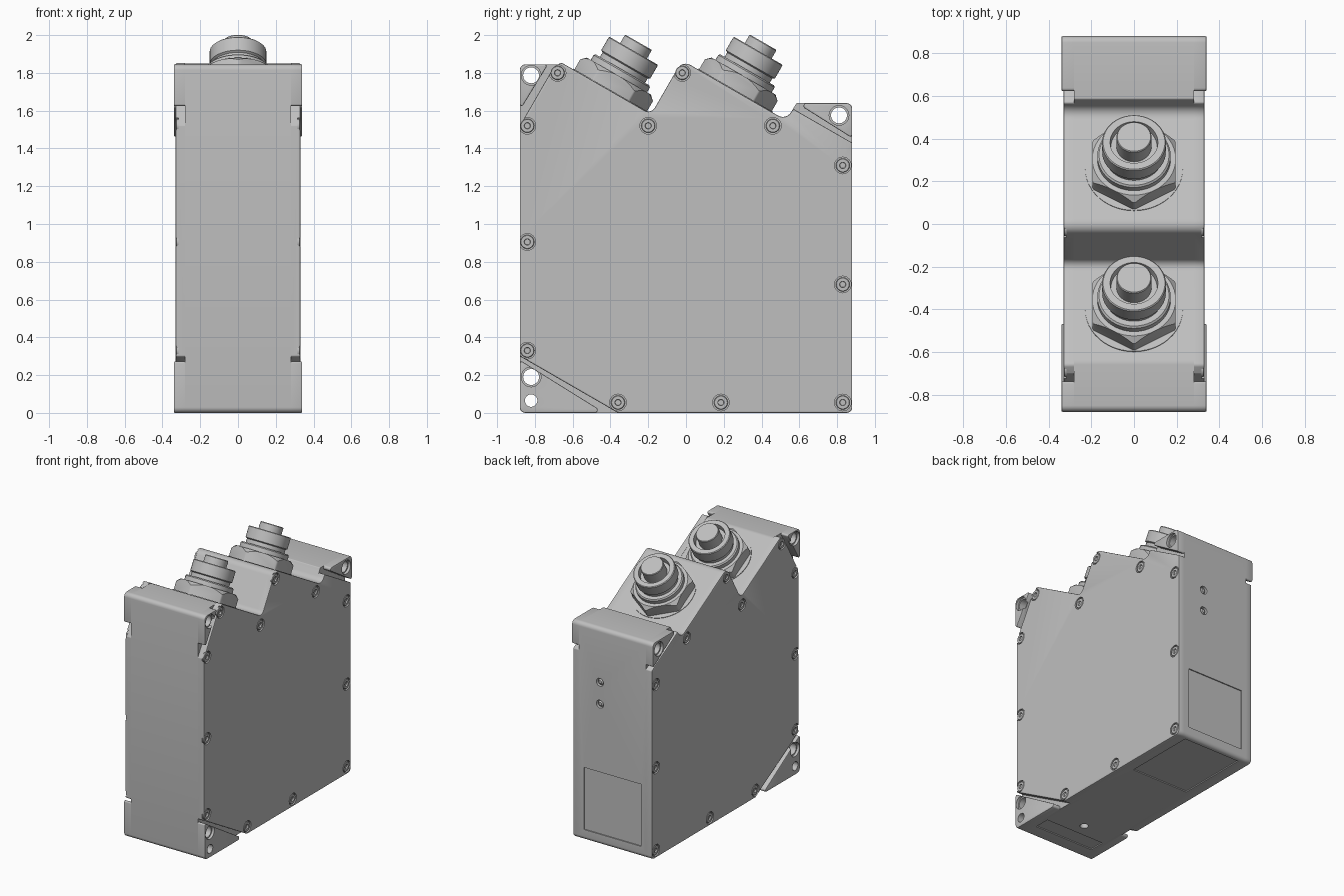
import bpy, bmesh
from math import pi, sin, cos, tan, radians
from mathutils import Matrix, Vector

if "Cube" in bpy.data.objects:
    bpy.data.objects.remove(bpy.data.objects["Cube"])

GREY = (0.52, 0.52, 0.52, 1)
metal = bpy.data.materials.new("light_grey")
metal.use_nodes = True
metal.diffuse_color = GREY
metal.node_tree.nodes["Principled BSDF"].inputs["Base Color"].default_value = GREY


def finish(bm, name):
    bmesh.ops.recalc_face_normals(bm, faces=bm.faces[:])
    mesh = bpy.data.meshes.new(name)
    bm.to_mesh(mesh)
    bm.free()
    mesh.materials.append(metal)
    ob = bpy.data.objects.new(name, mesh)
    bpy.context.collection.objects.link(ob)
    return ob


def rounded(points, steps=6):
    """Replace each (y, z, radius) corner by an arc."""
    out = []
    for i, (y, z, r) in enumerate(points):
        p = Vector((y, z))
        if r == 0:
            out.append(p)
            continue
        a = (Vector(points[i - 1][:2]) - p).normalized()
        b = (Vector(points[(i + 1) % len(points)][:2]) - p).normalized()
        half = a.angle(b) / 2
        mid = p + (a + b).normalized() * r / sin(half)
        start = p + a * r / tan(half) - mid
        end = p + b * r / tan(half) - mid
        sweep = start.angle_signed(end)
        for k in range(steps + 1):
            out.append(mid + Matrix.Rotation(-sweep * k / steps, 2) @ start)
    return out


def prism(name, points, x0, x1, bevel=0):
    """Extrude a side profile from x0 to x1, softening the rim at x1."""
    bm = bmesh.new()
    face = bm.faces.new([bm.verts.new((x0, p.x, p.y)) for p in rounded(points)])
    new = bmesh.ops.extrude_face_region(bm, geom=[face], use_keep_orig=True)["geom"]
    verts = [v for v in new if isinstance(v, bmesh.types.BMVert)]
    bmesh.ops.translate(bm, verts=verts, vec=(x1 - x0, 0, 0))
    if bevel:
        rim = [e for e in bm.edges if all(abs(v.co.x - x1) < 1e-5 for v in e.verts)]
        bmesh.ops.bevel(bm, geom=rim, offset=bevel, segments=2, profile=0.5, affect='EDGES')
    return finish(bm, name)


def add_lathe(bm, profile, n, matrix):
    rings = []
    for r, h in profile:
        rings.append([bm.verts.new(matrix @ Vector((r * cos(pi / 2 + 2 * pi * i / n),
                      r * sin(pi / 2 + 2 * pi * i / n), h))) for i in range(n)])
    for lo, hi in zip(rings, rings[1:]):
        for i in range(n):
            j = (i + 1) % n
            bm.faces.new((lo[i], lo[j], hi[j], hi[i]))
    bm.faces.new(rings[0])
    bm.faces.new(rings[-1])


def lathes(name, profile, n, matrices):
    bm = bmesh.new()
    for m in matrices:
        add_lathe(bm, profile, n, m)
    return finish(bm, name)


def box(name, lo, hi):
    bm = bmesh.new()
    lo, hi = Vector(lo), Vector(hi)
    bmesh.ops.create_cube(bm, size=1, matrix=Matrix.Translation((lo + hi) / 2)
                          @ Matrix.Diagonal((*(hi - lo), 1)))
    return finish(bm, name)


def boolean(ob, tools, operation='DIFFERENCE'):
    for tool in tools:
        mod = ob.modifiers.new("cut", 'BOOLEAN')
        mod.operation, mod.solver, mod.object = operation, 'EXACT', tool
    graph = bpy.context.evaluated_depsgraph_get()
    mesh = bpy.data.meshes.new_from_object(ob.evaluated_get(graph))
    ob.modifiers.clear()
    ob.data = mesh


def at(x, y, z, angle=0, axis='X'):
    return Matrix.Translation((x, y, z)) @ Matrix.Rotation(radians(angle), 4, axis)


CORE, PANEL, EAR = 0.28, 0.33, 0.34
# shared stepped top: two sloped connector shelves
shelves = [(0.53, 1.549, 0.05), (-0.02, 1.867, 0.05), (-0.185, 1.581, 0.04)]

# core running through the whole depth
core = prism("core_housing", [(-0.88, 0, 0.03), (0.88, 0, 0.03), (0.88, 1.64, 0.03),
             (0.585, 1.64, 0.01)] + shelves + [(-0.645, 1.845, 0.05), (-0.88, 1.845, 0.03)],
             -CORE, CORE)

panel_shape = [(-0.88, 0.30, 0.01), (-0.36, 0, 0.01), (0.88, 0, 0.03), (0.88, 1.43, 0.01),
               (0.567, 1.61, 0.01)] + shelves + [(-0.66, 1.855, 0.02), (-0.70, 1.832, 0.01),
               (-0.88, 1.52, 0.01)]
ear_shapes = {
    "front_top_ear": [(-0.88, 1.6, 0.01), (-0.73, 1.845, 0.01), (-0.88, 1.845, 0.03)],
    "front_bottom_ear": [(-0.88, 0, 0.03), (-0.43, 0, 0.015), (-0.88, 0.28, 0.01)],
    "back_top_ear": [(0.88, 1.455, 0.01), (0.88, 1.64, 0.03), (0.585, 1.64, 0.015)],
}
screw_spots = [(-0.68, 1.8), (-0.84, 1.52), (-0.2, 1.52), (-0.02, 1.8), (0.46, 1.52),
               (0.83, 1.31), (0.83, 0.68), (0.83, 0.055), (0.185, 0.055), (-0.36, 0.055),
               (-0.84, 0.33), (-0.84, 0.905)]
holes = [(-0.82, 1.787), (0.81, 1.575), (-0.82, 0.19)]

# mounting hole cutters
bore = lathes("bore_cutter", [(0.042, -0.5), (0.042, 0.5)], 32,
              [at(0, y, z, 90, 'Y') for y, z in holes])
small_bore = lathes("small_bore_cutter", [(0.033, -0.5), (0.033, 0.5)], 32,
                    [at(0, -0.82, 0.065, 90, 'Y')])
rim_cut = lathes("rim_cutter", [(0.052, -0.02), (0.052, 0.02)], 32,
                 [at(s * EAR, y, z, 90, 'Y') for y, z in holes for s in (-1, 1)])
cutters = [bore, small_bore, rim_cut]

# side panels, corner ears and screws on both sides
for side, label in ((1, "left"), (-1, "right")):
    panel = prism(label + "_side_panel", panel_shape, side * CORE, side * PANEL, 0.006)
    spots = [at(side * PANEL, y, z, 90 * side, 'Y') for y, z in screw_spots]
    pockets = lathes("pocket_cutter", [(0.044, -0.014), (0.044, 0.02)], 24, spots)
    boolean(panel, [pockets])
    cutters.append(pockets)
    lathes(label + "_screws", [(0.037, -0.015), (0.037, -0.005), (0.034, -0.002),
           (0.017, -0.002), (0.015, -0.012)], 18, spots)
    for name, shape in ear_shapes.items():
        ear = prism(label + "_" + name, shape, side * CORE, side * EAR, 0.006)
        boolean(ear, [bore, small_bore, rim_cut])

# recessed label fields, underside hole and indicator windows
lamp_spots = [at(0.105, 0.88, z, -90) for z in (1.23, 1.065)]
core_cuts = [bore, small_bore,
             box("back_field_cutter", (-0.24, 0.872, 0.08), (0.24, 0.9, 0.55)),
             box("base_field_cutter", (-0.24, 0.28, -0.02), (0.24, 0.84, 0.008)),
             box("base_strip_cutter", (-0.25, -0.76, -0.02), (0.25, -0.64, 0.008)),
             lathes("base_hole_cutter", [(0.03, -0.05), (0.03, 0.05)], 24, [at(0, -0.54, 0)]),
             lathes("lamp_cutter", [(0.03, -0.025), (0.03, 0.02)], 24, lamp_spots)]
boolean(core, core_cuts)
cutters += core_cuts[2:]
lathes("indicator_lamps", [(0.022, -0.025), (0.022, -0.012), (0.012, -0.004)], 24, lamp_spots)

# threaded connectors standing square to the sloped shelves
for label, y in (("front", -0.40), ("back", 0.26)):
    seat = at(0, y, 1.705, -30)
    lathes(label + "_washer", [(0.229, -0.01), (0.229, 0.004)], 48, [seat])
    nut = lathes(label + "_hex_nut", [(0.225, 0), (0.225, 0.09)], 6, [seat])
    round_off = lathes("nut_chamfer", [(0.222, -0.01), (0.222, 0.065), (0.185, 0.1)], 48, [seat])
    boolean(nut, [round_off], 'INTERSECT')
    cutters.append(round_off)
    lathes(label + "_connector", [(0.172, 0.08), (0.172, 0.12), (0.164, 0.128), (0.138, 0.128),
           (0.138, 0.155), (0.15, 0.162), (0.15, 0.24), (0.145, 0.245), (0.112, 0.245),
           (0.108, 0.205), (0.082, 0.205), (0.082, 0.292), (0.078, 0.297)], 48, [seat])

for c in cutters:
    bpy.data.objects.remove(c)

# smooth round surfaces, keep edges crisp
bpy.ops.object.select_all(action='DESELECT')
for ob in bpy.context.collection.objects:
    if ob.type == 'MESH':
        ob.select_set(True)
        bpy.context.view_layer.objects.active = ob
bpy.ops.object.shade_smooth_by_angle(angle=radians(30))
